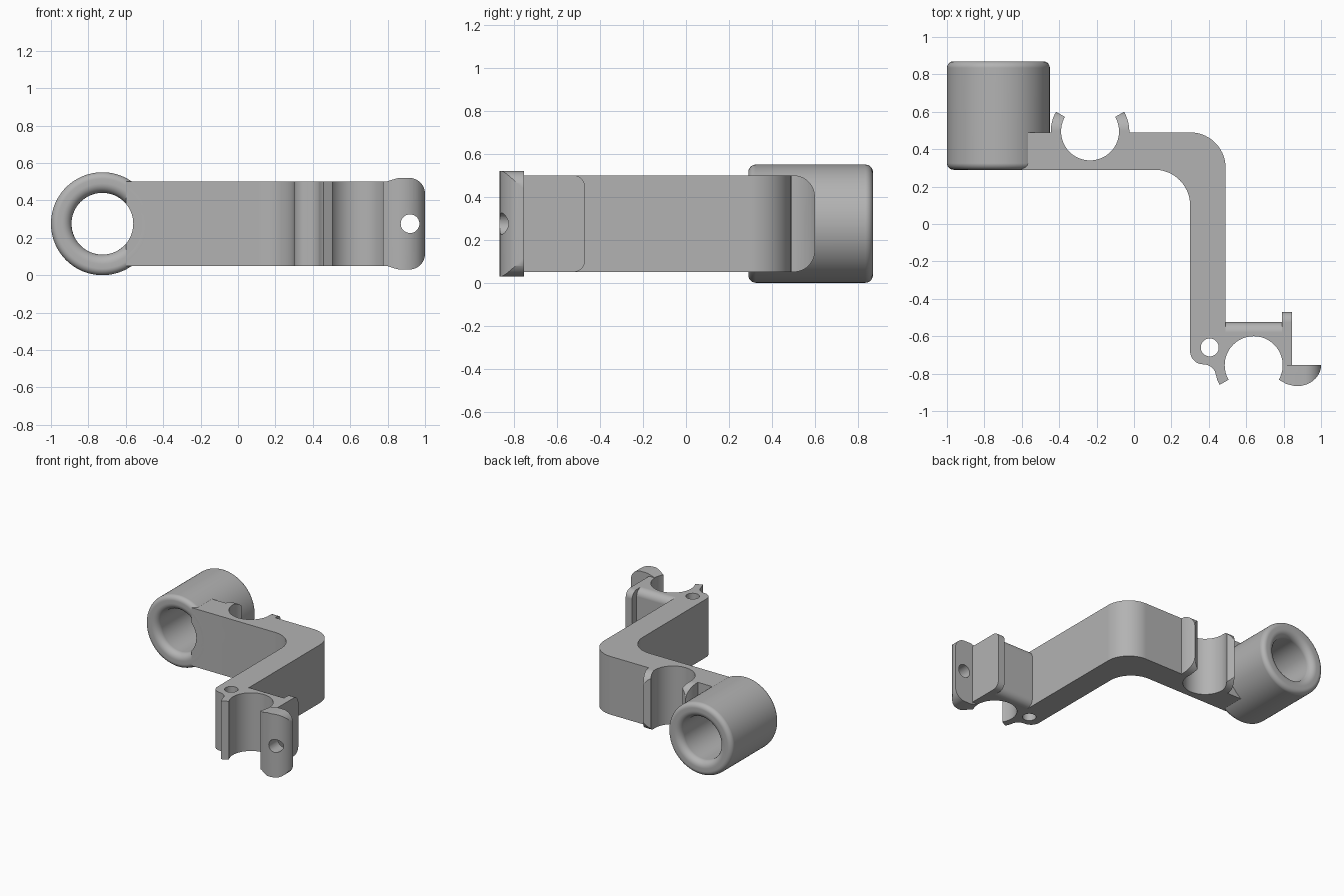
import bpy, bmesh
from math import cos, sin, radians, pi
from mathutils import Vector

cube = bpy.data.objects.get("Cube")
if cube:
    bpy.data.objects.remove(cube, do_unlink=True)

grey = bpy.data.materials.new("matte grey")
grey.use_nodes = True
colour = (0.45, 0.45, 0.45, 1)
grey.diffuse_color = colour
grey.node_tree.nodes["Principled BSDF"].inputs["Base Color"].default_value = colour

Z0, Z1 = 0.05, 0.50
MID = 0.275


def arc(cx, cy, r, a0, a1, ry=None, step=5):
    n = max(2, round(abs(a1 - a0) / step))
    angles = [radians(a0 + (a1 - a0) * i / n) for i in range(n + 1)]
    return [(cx + r * cos(a), cy + (ry or r) * sin(a)) for a in angles]


def make_object(name, bm):
    bmesh.ops.remove_doubles(bm, verts=bm.verts, dist=0.0005)
    bmesh.ops.recalc_face_normals(bm, faces=bm.faces)
    mesh = bpy.data.meshes.new(name)
    bm.to_mesh(mesh)
    bm.free()
    mesh.materials.append(grey)
    ob = bpy.data.objects.new(name, mesh)
    bpy.context.collection.objects.link(ob)
    return ob


def prism(name, outline, axis, lo, hi):
    """Extrude a closed 2D outline along x, y or z."""
    place = {"x": lambda u, v, w: (w, u, v),
             "y": lambda u, v, w: (u, w, v),
             "z": lambda u, v, w: (u, v, w)}[axis]
    bm = bmesh.new()
    face = bm.faces.new([bm.verts.new(place(u, v, lo)) for u, v in outline])
    out = bmesh.ops.extrude_face_region(bm, geom=[face])
    verts = [g for g in out["geom"] if isinstance(g, bmesh.types.BMVert)]
    bmesh.ops.translate(bm, verts=verts, vec=Vector(place(0, 0, hi - lo)))
    return make_object(name, bm)


def activate(ob):
    bpy.ops.object.select_all(action="DESELECT")
    ob.select_set(True)
    bpy.context.view_layer.objects.active = ob


def boolean(ob, tool, operation="DIFFERENCE"):
    tool.hide_render = True
    mod = ob.modifiers.new("cut", "BOOLEAN")
    mod.operation, mod.solver, mod.object = operation, "EXACT", tool
    activate(ob)
    bpy.ops.object.modifier_apply(modifier=mod.name)
    bpy.data.objects.remove(tool, do_unlink=True)


def round_ends(ob, edge, r, x0, x1):
    """Round the upper and lower corners of a strip whose back is at y = edge."""
    far = edge + 0.015
    top = arc(edge - r, Z1 - r, r, 90, 0)
    top += [(far, Z1 - r), (far, Z1 + 0.02), (edge - r, Z1 + 0.02)]
    for pts in (top, [(y, 2 * MID - z) for y, z in top]):
        boolean(ob, prism("cutter", pts, "x", x0, x1))


def finish(ob):
    activate(ob)
    bpy.ops.object.shade_smooth_by_angle(angle=radians(32))
    mod = ob.modifiers.new("even shading", "WEIGHTED_NORMAL")
    mod.keep_sharp = True


# Sleeve: lathed tube lying along y with rounded rims
RX, R, BORE, Y0, Y1 = -0.725, 0.275, 0.165, 0.29, 0.87
f, g = 0.035, 0.05
section = (arc(R - f, Y1 - f, f, 0, 90, step=15)
           + arc(BORE + g, Y1 - g, g, 90, 180, step=15)
           + arc(BORE + g, Y0 + g, g, 180, 270, step=15)
           + arc(R - f, Y0 + f, f, 270, 360, step=15))
bm = bmesh.new()
ring = [bm.verts.new((RX + r, y, MID)) for r, y in section]
edges = [bm.edges.new((a, b)) for a, b in zip(ring, ring[1:] + ring[:1])]
bmesh.ops.spin(bm, geom=ring + edges, cent=(RX, 0, MID), axis=(0, 1, 0),
               angle=2 * pi, steps=96)
sleeve = make_object("sleeve", bm)

# Cranked arm with an open clip on each end
IN, OUT = 0.155, 0.21
AX, AY = -0.235, 0.495
BX, BY = 0.64, -0.755
outline = [(-0.6, 0.29)]
outline += arc(0.11, 0.10, 0.19, 90, 0)
outline += arc(0.37, -0.68, 0.07, 180, 270)
outline += arc(0.37, -0.82, 0.07, 90, 25)
outline += arc(BX, BY, OUT, 202, 210)
outline += arc(BX, BY, IN, 210, 0)
outline += [(0.845, BY), (0.845, -0.47), (0.79, -0.47), (0.79, -0.525), (0.49, -0.525)]
outline += arc(0.30, 0.30, 0.19, 0, 90)
outline += [(AX + OUT, 0.49)]
outline += arc(AX, AY, OUT, 0, 30)
outline += arc(AX, AY, IN, 30, -210)
outline += arc(AX, AY, OUT, 150, 180)
outline += [(AX - OUT, 0.49), (-0.6, 0.49)]
arm = prism("clip_arm", outline, "z", Z0, Z1)

# Sleeve bore, pin hole and rounded strips of the arm
boolean(arm, prism("cutter", arc(RX, MID, BORE, 0, 356, step=4), "y", 0.2, 0.6))
boolean(arm, prism("cutter", arc(0.405, -0.66, 0.048, 0, 350, step=10), "z", 0, 0.6))
round_ends(arm, 0.60, 0.10, -0.46, 0)
round_ends(arm, -0.525, 0.055, 0.49, 0.79)
round_ends(arm, -0.47, 0.055, 0.79, 0.86)

# Thumb hook on the front clip, rounded at its ends and drilled through
hook_outline = arc(BX, BY, IN, 0, -30)
hook_outline += [(0.815, -0.855)]
hook_outline += arc(0.87, BY, 0.13, -95, 0, ry=0.112)
hook = prism("thumb_hook", hook_outline, "z", 0, 0.55)
half = [(0.76, Z1), (0.80, Z1 + 0.002), (0.83, 0.512), (0.86, 0.52)]
half += arc(0.915, 0.435, 0.085, 90, 0)
face_shape = half + [(x, 2 * MID - z) for x, z in reversed(half)]
boolean(hook, prism("cutter", face_shape, "y", -0.95, -0.6), "INTERSECT")
boolean(hook, prism("cutter", arc(0.92, MID, 0.05, 0, 350, step=10), "y", -0.95, -0.6))

for part in (sleeve, arm, hook):
    finish(part)
